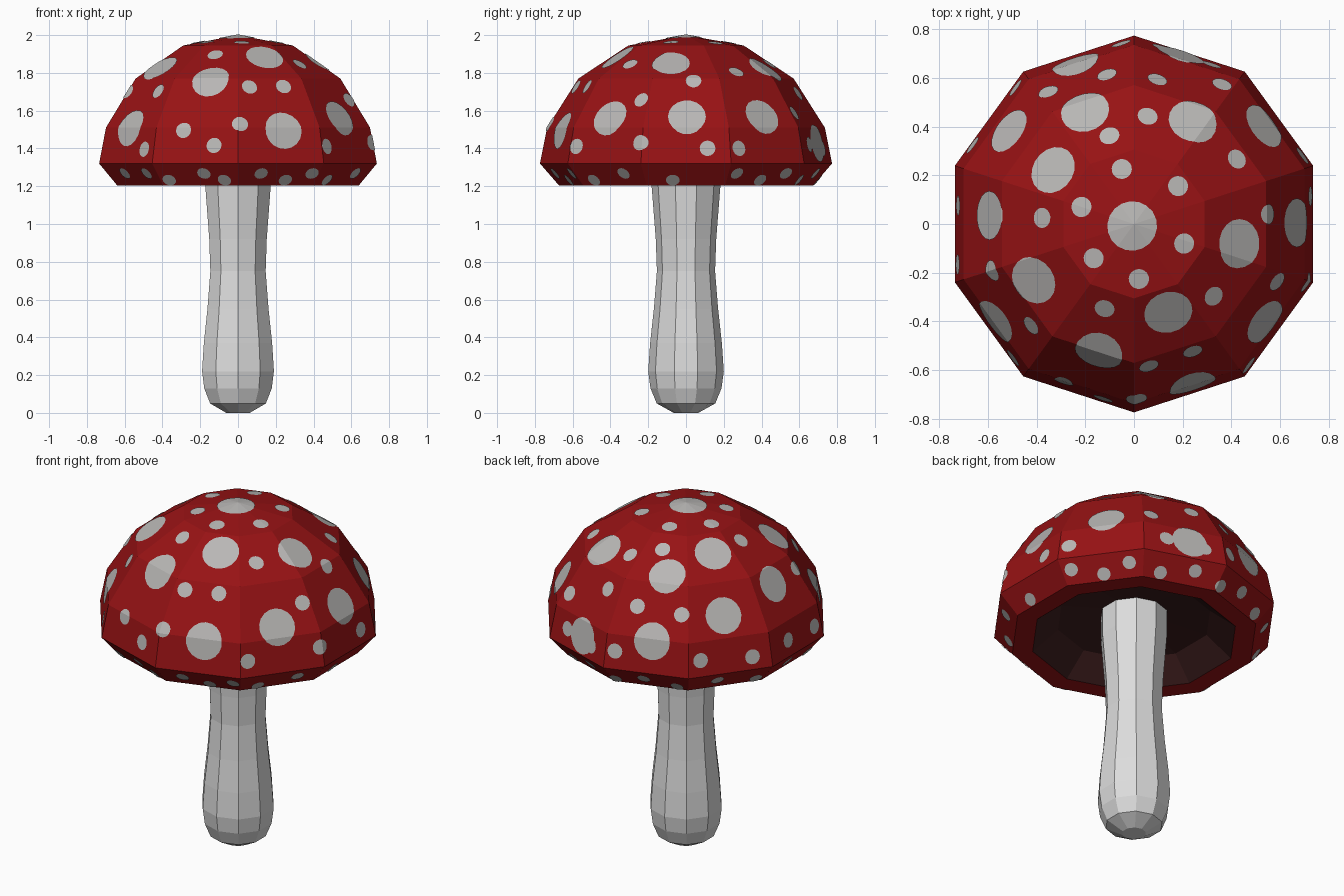
import bpy, bmesh, math
from mathutils import Vector
from mathutils.bvhtree import BVHTree

if "Cube" in bpy.data.objects:
    bpy.data.objects.remove(bpy.data.objects["Cube"])

SIDES = 10


def material(name, rgb):
    m = bpy.data.materials.new(name)
    m.diffuse_color = (*rgb, 1)
    m.use_nodes = True
    m.node_tree.nodes["Principled BSDF"].inputs["Base Color"].default_value = m.diffuse_color
    return m


red = material("cap red", (0.31, 0.006, 0.007))
grey = material("spot grey", (0.48, 0.47, 0.46))
pale = material("stem pale grey", (0.72, 0.72, 0.72))
dark = material("underside dark brown", (0.045, 0.012, 0.012))


def lathe(profile):
    """Ten-sided turned surface; a corner points along +y. r = 0 makes a pole."""
    bm = bmesh.new()
    rings = []
    for r, z in profile:
        n = SIDES if r > 0 else 1
        rings.append([bm.verts.new((r * math.cos(math.radians(90 + 36 * k)),
                                    r * math.sin(math.radians(90 + 36 * k)), z))
                      for k in range(n)])
    for a, b in zip(rings, rings[1:]):
        for k in range(SIDES):
            quad = [a[k % len(a)], a[(k + 1) % SIDES % len(a)],
                    b[(k + 1) % SIDES % len(b)], b[k % len(b)]]
            bm.faces.new(list(dict.fromkeys(quad)))
    bmesh.ops.recalc_face_normals(bm, faces=bm.faces)
    return bm


def make_object(name, bm, *mats):
    me = bpy.data.meshes.new(name)
    bm.to_mesh(me)
    ob = bpy.data.objects.new(name, me)
    bpy.context.collection.objects.link(ob)
    for m in mats:
        me.materials.append(m)
    return ob


# Stem
stem = lathe([(0, 0), (0.065, 0), (0.155, 0.05), (0.188, 0.13), (0.2, 0.22),
              (0.19, 0.37), (0.17, 0.55), (0.154, 0.75), (0.16, 0.92),
              (0.182, 1.2), (0.182, 1.37), (0, 1.4)])
make_object("stem", stem, pale)

# Cap: outer dome with flat lip and a shallow dark hollow below
outer = [(0, 2.0), (0.305, 1.945), (0.57, 1.77), (0.735, 1.51), (0.773, 1.32), (0.673, 1.205)]
hollow = [(0.56, 1.205), (0.42, 1.32), (0, 1.385)]
cap = lathe(outer + hollow)
for f in cap.faces:
    c = f.calc_center_median()
    if f.normal.z < -0.1 and c.xy.length < 0.54:
        f.material_index = 1
make_object("cap", cap, red, dark)

# Spots: outer dome trimmed to round patches and lifted slightly
skin = lathe(outer)
if sum(f.normal.z for f in skin.faces) < 0:
    bmesh.ops.reverse_faces(skin, faces=skin.faces)
skin.normal_update()
tree = BVHTree.FromBMesh(skin)
spots = bmesh.new()


def spot(origin, direction, radius):
    p, n, _, _ = tree.ray_cast(Vector(origin), Vector(direction))
    if p is None:
        return
    if n.z < -0.95 or n.dot(p - Vector((0, 0, 1.3))) < 0:
        n = -n
    patch = skin.copy()
    u = n.orthogonal().normalized()
    v = n.cross(u)
    cuts = [(p - n * 0.15, -n)]
    for k in range(18):
        a = math.tau * k / 18
        d = u * math.cos(a) + v * math.sin(a)
        cuts.append((p + d * radius, d))
    for co, no in cuts:
        bmesh.ops.bisect_plane(patch, geom=patch.verts[:] + patch.edges[:] + patch.faces[:],
                               plane_co=co, plane_no=no, clear_outer=True)
    patch.normal_update()
    for w, vn in [(w, w.normal.copy()) for w in patch.verts]:
        w.co += vn * 0.004
    me = bpy.data.meshes.new("patch")
    patch.to_mesh(me)
    spots.from_mesh(me)
    bpy.data.meshes.remove(me)
    patch.free()


def from_above(points, radius):
    for x, y in points:
        spot((x, y, 3), (0, 0, -1), radius)


def from_axis(points, radius):
    for deg, z in points:
        a = math.radians(deg)
        spot((0, 0, z), (math.cos(a), math.sin(a), 0), radius)


# Large spots (x, y)
from_above([(-.01, -.01), (-.2, .46), (.24, .42), (-.33, .22), (.43, -.08), (-.41, -.23),
            (.14, -.36), (-.51, .38), (.53, .40), (-.59, .035), (.665, .005), (-.57, -.40),
            (.535, -.40), (-.145, -.53), (.24, -.66), (-.24, .66), (.19, .69)], 0.099)
# Small spots on the upper dome (x, y)
from_above([(-.11, .61), (.095, .59), (.36, .57), (-.35, .54), (.055, .44), (-.1, .36),
            (-.05, .225), (-.215, .07), (-.375, .025), (.18, .155), (.42, .265),
            (.205, -.08), (-.165, -.14), (.02, -.225), (.325, -.295), (-.12, -.345),
            (.55, .04), (.06, -.58), (.24, -.52), (-.42, -.415), (-.585, -.19),
            (.585, -.235)], 0.041)
# Small spots low on the dome (angle, height)
from_axis([(246, 1.495), (260, 1.415), (271, 1.53), (228, 1.395), (309, 1.41), (341, 1.43),
           (9, 1.4), (22, 1.4), (64, 1.42), (81, 1.4), (94, 1.42), (131, 1.41),
           (154, 1.39), (174, 1.41), (193, 1.4)], 0.041)
# Small spots around the turned-in rim
rim = [227, 238, 255, 264, 280, 292, 303, 314, 332, 354, 22, 36, 48, 62,
       78, 92, 106, 121, 139, 158, 176, 195, 211]
from_axis([(a, (1.27, 1.235)[i % 2]) for i, a in enumerate(rim)], 0.036)

make_object("cap_spots", spots, grey)
